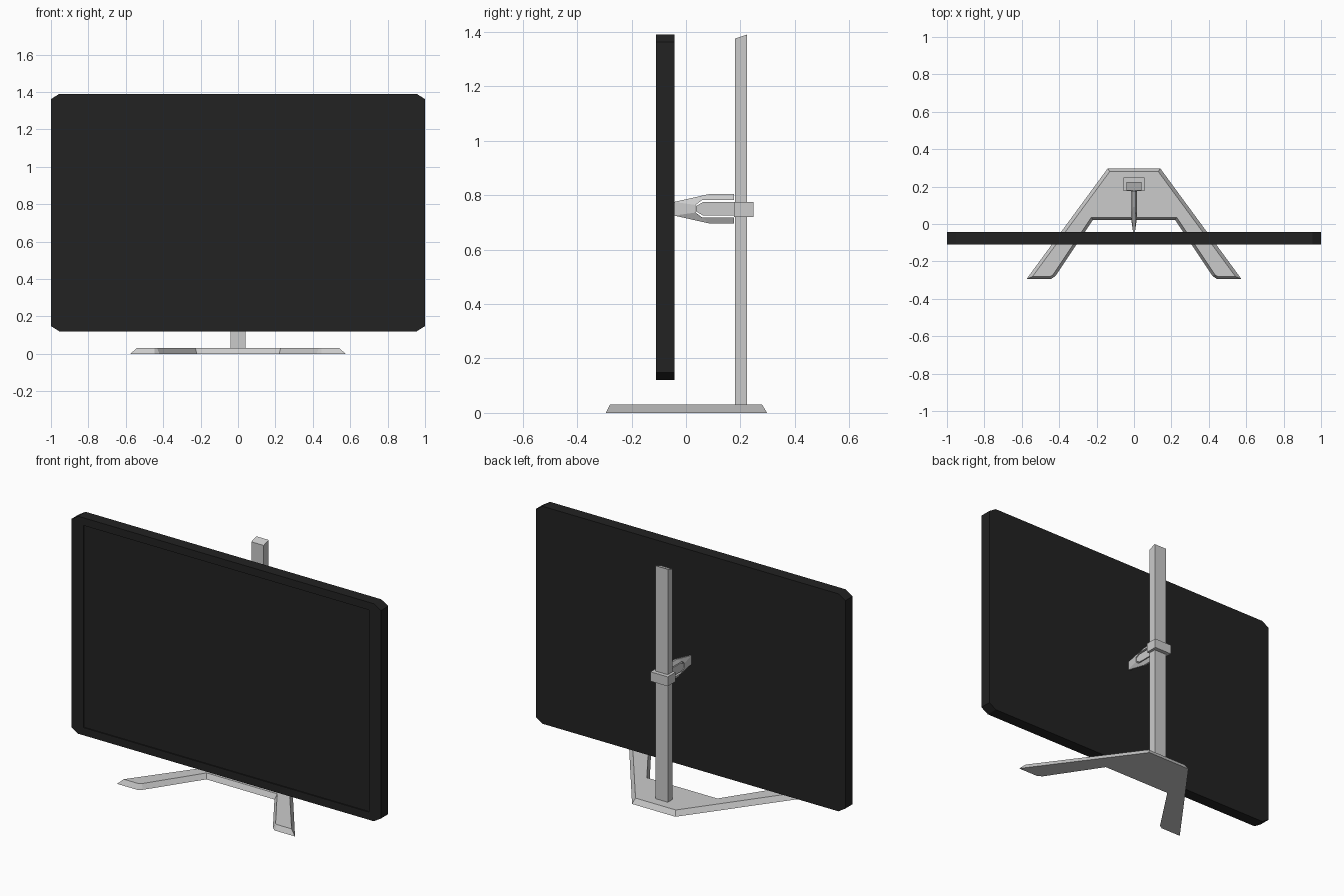
import bpy
import bmesh

cube = bpy.data.objects.get("Cube")
if cube:
    bpy.data.objects.remove(cube, do_unlink=True)


def material(name, value):
    mat = bpy.data.materials.new(name)
    mat.use_nodes = True
    colour = (value, value, value, 1)
    mat.diffuse_color = colour
    mat.node_tree.nodes["Principled BSDF"].inputs["Base Color"].default_value = colour
    return mat


black = material("black plastic", 0.016)
silver = material("silver grey", 0.6)


def finish(name, bm, mat):
    bmesh.ops.recalc_face_normals(bm, faces=bm.faces)
    mesh = bpy.data.meshes.new(name)
    bm.to_mesh(mesh)
    bm.free()
    mesh.materials.append(mat)
    obj = bpy.data.objects.new(name, mesh)
    bpy.context.collection.objects.link(obj)
    return obj


def ring(bm, points):
    return [bm.verts.new(p) for p in points]


def bridge(bm, a, b):
    for i in range(len(a)):
        j = (i + 1) % len(a)
        bm.faces.new((a[i], a[j], b[j], b[i]))


def loft(name, lower, upper, mat):
    """Closed solid between two outlines with equal point counts."""
    bm = bmesh.new()
    a, b = ring(bm, lower), ring(bm, upper)
    bridge(bm, a, b)
    bm.faces.new(a)
    bm.faces.new(b)
    return finish(name, bm, mat)


def rect(x, y0, y1, z0, z1):
    """Horizontal rectangle, height z0 at its front and z1 at its back."""
    return [(-x, y0, z0), (x, y0, z0), (x, y1, z1), (-x, y1, z1)]


# Display: chamfered slab with a shallow recessed panel
FRONT, BACK, MID, HALF = -0.11, -0.042, 0.755, 0.635
corners = [(1, 1), (-1, 1), (-1, -1), (1, -1)]
outline = []
for sx, sz in corners:
    pair = [(sx, MID + sz * (HALF - 0.028)), (sx * 0.955, MID + sz * HALF)]
    outline += pair if sx * sz > 0 else pair[::-1]
bm = bmesh.new()
front = ring(bm, [(x, FRONT, z) for x, z in outline])
back = ring(bm, [(x, BACK, z) for x, z in outline])
rim, panel = [ring(bm, [(sx * 0.922, y, MID + sz * 0.59) for sx, sz in corners])
              for y in (FRONT, FRONT + 0.006)]
bridge(bm, front, back)
bridge(bm, rim, panel)
bm.faces.new(back)
bm.faces.new(panel)
for i in range(4):
    j = (i + 1) % 4
    bm.faces.new((front[2 * i], front[2 * i + 1], rim[i]))
    bm.faces.new((front[2 * i + 1], front[2 * j], rim[j], rim[i]))
finish("display", bm, black)


# Base: V-shaped foot with sloping edges
def mirrored(half, z):
    return [(x, y, z) for x, y in half] + [(-x, y, z) for x, y in reversed(half)]


foot_bottom = [(0.14, 0.298), (0.575, -0.295), (0.445, -0.295), (0.42, -0.278), (0.22, 0.022)]
foot_top = [(0.13, 0.28), (0.542, -0.28), (0.447, -0.28), (0.432, -0.27), (0.228, 0.036)]
loft("base_foot", mirrored(foot_bottom, 0), mirrored(foot_top, 0.03), silver)

# Column with a slanted top, and the collar that slides on it
loft("column", rect(0.04, 0.18, 0.225, 0.028, 0.028),
     rect(0.04, 0.18, 0.225, 1.375, 1.39), silver)
loft("collar", rect(0.056, 0.176, 0.248, 0.72, 0.72),
     rect(0.056, 0.176, 0.248, 0.775, 0.775), silver)

# Forked bracket: thin outer edge, thick inner edge, mirrored up and down
ARM = 0.75


def upright(half):
    return [(y, ARM + h) for y, h in half] + [(y, ARM - h) for y, h in reversed(half)]


outer = upright([(0.176, 0.055), (0.09, 0.055), (-0.044, 0.025)])
inner = upright([(0.176, 0.033), (0.06, 0.033), (0.035, 0.014)])
bm = bmesh.new()
loops = [ring(bm, [(x, y, z) for y, z in prof]) for x, prof in
         ((0.005, outer), (0.016, inner), (-0.016, inner), (-0.005, outer))]
for k in range(4):
    a, b = loops[k], loops[(k + 1) % 4]
    for i in range(len(a) - 1):
        bm.faces.new((a[i], a[i + 1], b[i + 1], b[i]))
for end in (0, -1):
    bm.faces.new([loop[end] for loop in loops])
finish("bracket_fork", bm, silver)

# Hinge arm running from the collar into the fork
arm = upright([(0.18, 0.025), (0.063, 0.025), (0.037, 0.01)])
loft("hinge_arm", [(-0.013, y, z) for y, z in arm],
     [(0.013, y, z) for y, z in arm], silver)
